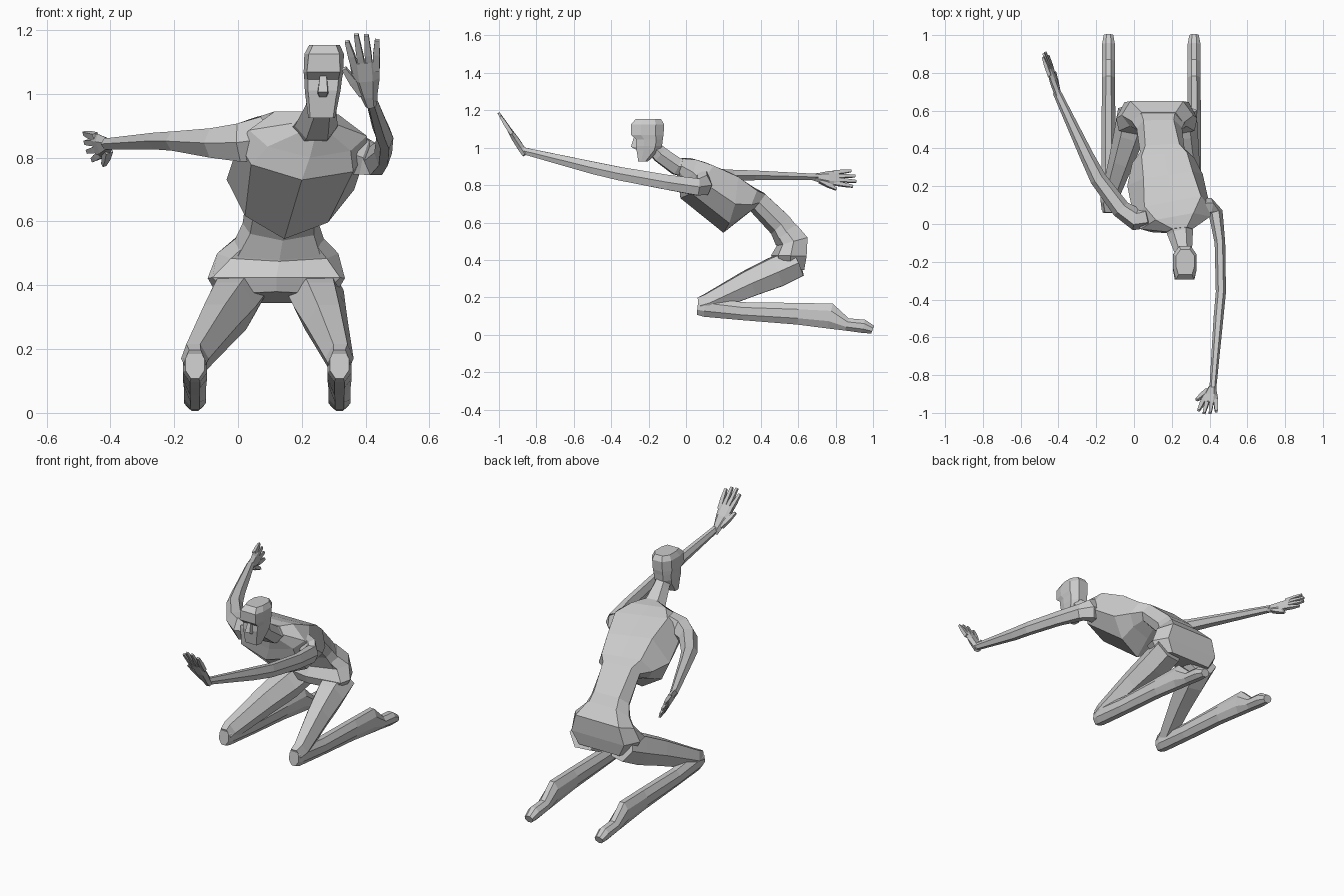
import bpy, bmesh, math
from mathutils import Vector as V


def loft(name, rings):
    """Skin a list of equal-length point rings and cap both ends."""
    bm = bmesh.new()
    vs = [[bm.verts.new(p) for p in r] for r in rings]
    n = len(vs[0])
    for a, b in zip(vs, vs[1:]):
        for i in range(n):
            bm.faces.new((a[i], a[(i + 1) % n], b[(i + 1) % n], b[i]))
    bm.faces.new(vs[0][::-1])
    bm.faces.new(vs[-1])
    bmesh.ops.recalc_face_normals(bm, faces=bm.faces)
    me = bpy.data.meshes.new(name)
    bm.to_mesh(me)
    bm.free()
    ob = bpy.data.objects.new(name, me)
    bpy.context.collection.objects.link(ob)
    return ob


def limb(name, nodes, up=(0, 0, 1), n=6):
    """Faceted tube through nodes (x, y, z, half width, half height)."""
    pts = [V(q[:3]) for q in nodes]
    off = 0 if n == 6 else math.pi / n
    fa, fb = (1, 1 / 0.866) if n == 6 else (1 / math.cos(off),) * 2
    rings = []
    for i, q in enumerate(nodes):
        t = (pts[min(i + 1, len(pts) - 1)] - pts[max(i - 1, 0)]).normalized()
        s = t.cross(V(up)).normalized()
        u = s.cross(t)
        rings.append([pts[i] + s * q[3] * fa * math.cos(off + math.tau * k / n)
                      + u * q[4] * fb * math.sin(off + math.tau * k / n) for k in range(n)])
    return loft(name, rings)


def section(back, front, wb, wm, wf, tilt):
    """Torso ring: flat back, wide flanks, keeled front."""
    B, F, s = V(back), V(front), V((1, *tilt))
    M, C = B.lerp(F, .45), B.lerp(F, .8)
    return [B, B + s * wb, M + s * wm, C + s * wf, F, C - s * wf, M - s * wm, B - s * wb]


# Pelvis
flat = (0, 0)
loft("pelvis", [
    section((.12, .632, .345), (.12, .47, .38), .13, .18, .15, flat),
    section((.12, .645, .42), (.12, .455, .425), .17, .215, .20, flat),
    section((.12, .65, .52), (.13, .485, .475), .14, .19, .15, flat),
    section((.13, .59, .59), (.135, .47, .51), .09, .13, .11, flat)])

# Waist and rib cage, turning and leaning forward
loft("torso", [
    section((.125, .635, .525), (.13, .48, .48), .10, .155, .13, flat),
    section((.13, .55, .635), (.14, .455, .54), .08, .12, .10, (.02, -.02)),
    section((.15, .42, .755), (.15, .345, .66), .09, .118, .09, (.05, -.05)),
    section((.16, .37, .780), (.15, .295, .62), .12, .165, .12, (.08, -.08)),
    section((.18, .26, .855), (.145, .20, .545), .13, .20, .13, (.15, -.08)),
    section((.205, .12, .915), (.20, -.03, .73), .15, .20, .16, (.18, -.07)),
    section((.215, .04, .940), (.225, -.035, .80), .10, .185, .13, (.18, -.05)),
    section((.24, -.02, .943), (.24, -.05, .86), .04, .07, .05, (.1, -.03))])

# Neck
limb("neck", [(.23, .04, .885, .085, .05), (.245, -.05, .900, .068, .045),
              (.260, -.14, .965, .048, .042), (.265, -.18, 1.01, .042, .035)])

# Head: horizontal rings (z, front y, back y, front half width, side half width)
head = [(.925, -.255, -.205, .036, .042), (.985, -.264, -.14, .042, .052),
        (1.01, -.268, -.128, .046, .056), (1.045, -.266, -.124, .048, .059),
        (1.068, -.293, -.12, .052, .062), (1.125, -.295, -.117, .048, .062),
        (1.153, -.268, -.134, .036, .048)]
rings = []
for z, f, b, wf, w in head:
    x, d = .262 + (z - .925) * .04, b - f
    rings.append([(x - wf, f, z), (x + wf, f, z), (x + w, f + d * .3, z), (x + w, f + d * .75, z),
                  (x + w * .5, b, z), (x - w * .5, b, z), (x - w, f + d * .75, z), (x - w, f + d * .3, z)])
loft("head", rings)

# Nose
loft("nose", [[(.257, -.278, 1.06), (.277, -.278, 1.06), (.277, -.255, 1.06), (.257, -.255, 1.06)],
              [(.251, -.294, 1.005), (.281, -.294, 1.005), (.285, -.25, 1.0), (.247, -.25, 1.0)],
              [(.255, -.268, .99), (.277, -.268, .99), (.28, -.25, .99), (.252, -.25, .99)]])

# Arms
limb("front_arm", [(.33, .08, .82, .05, .075), (.40, .09, .80, .05, .055), (.432, .062, .79, .038, .045),
                   (.455, -.10, .815, .028, .04), (.460, -.36, .862, .027, .036),
                   (.447, -.50, .893, .026, .033), (.417, -.875, .985, .018, .018)])
limb("back_arm", [(.08, .04, .86, .06, .07), (.01, .025, .847, .06, .06), (-.07, .08, .846, .050, .046),
                  (-.19, .24, .852, .044, .03), (-.25, .36, .852, .037, .026), (-.41, .70, .843, .022, .017)])


def hand(name, wrist, along, thumb, scale=1.0):
    """Palm, four spread fingers and a thumb in the wrist's own axes."""
    W, a, t = V(wrist), V(along).normalized(), V(thumb).normalized()
    nrm = a.cross(t).normalized()
    t = nrm.cross(a)

    def node(l, s, w, h):
        p = W + (a * l + t * s) * scale
        return (*p, w * scale, h * scale)

    limb(name + "_palm", [node(-.02, 0, .019, .016), node(.02, .003, .028, .018),
                          node(.08, .005, .043, .017), node(.145, .004, .046, .011)], nrm)
    for i, reach in enumerate((.225, .248, .243, .222)):
        s = .033 - i * .021
        limb(f"{name}_finger_{i + 1}", [node(.11, s, .011, .010), node(.17, s * 1.25, .0105, .010),
                                        node(reach, s * 1.5, .007, .006)], nrm, 4)
    limb(name + "_thumb", [node(.03, .018, .016, .013), node(.075, .046, .012, .011),
                           node(.125, .070, .007, .007)], nrm, 4)


hand("front_hand", (.415, -.87, .98), (-.10, -.50, .78), (-1, .1, -.1))
hand("back_hand", (-.405, .69, .843), (-.30, .93, -.03), (.3, .1, -.95), .93)


# Folded legs: thigh, then shin with foot stretched out behind
def leg(name, hip, knee):
    mid = hip * .5 + knee * .5
    limb(name + "_thigh", [(hip, .59, .385, .092, .075), (hip * .8 + knee * .2, .48, .335, .083, .08),
                           (mid, .34, .275, .068, .07), (knee, .12, .17, .045, .05),
                           (knee, .075, .155, .036, .045)])
    shin = [(.062, .152, .030, .045), (.10, .148, .038, .052), (.30, .126, .038, .048),
            (.60, .112, .036, .058), (.77, .100, .034, .068), (.86, .055, .034, .034),
            (.95, .045, .034, .036), (.998, .027, .025, .022)]
    limb(name + "_shin_and_foot", [(knee, *q) for q in shin], n=8)


leg("left_leg", .005, -.135)
leg("right_leg", .24, .318)
